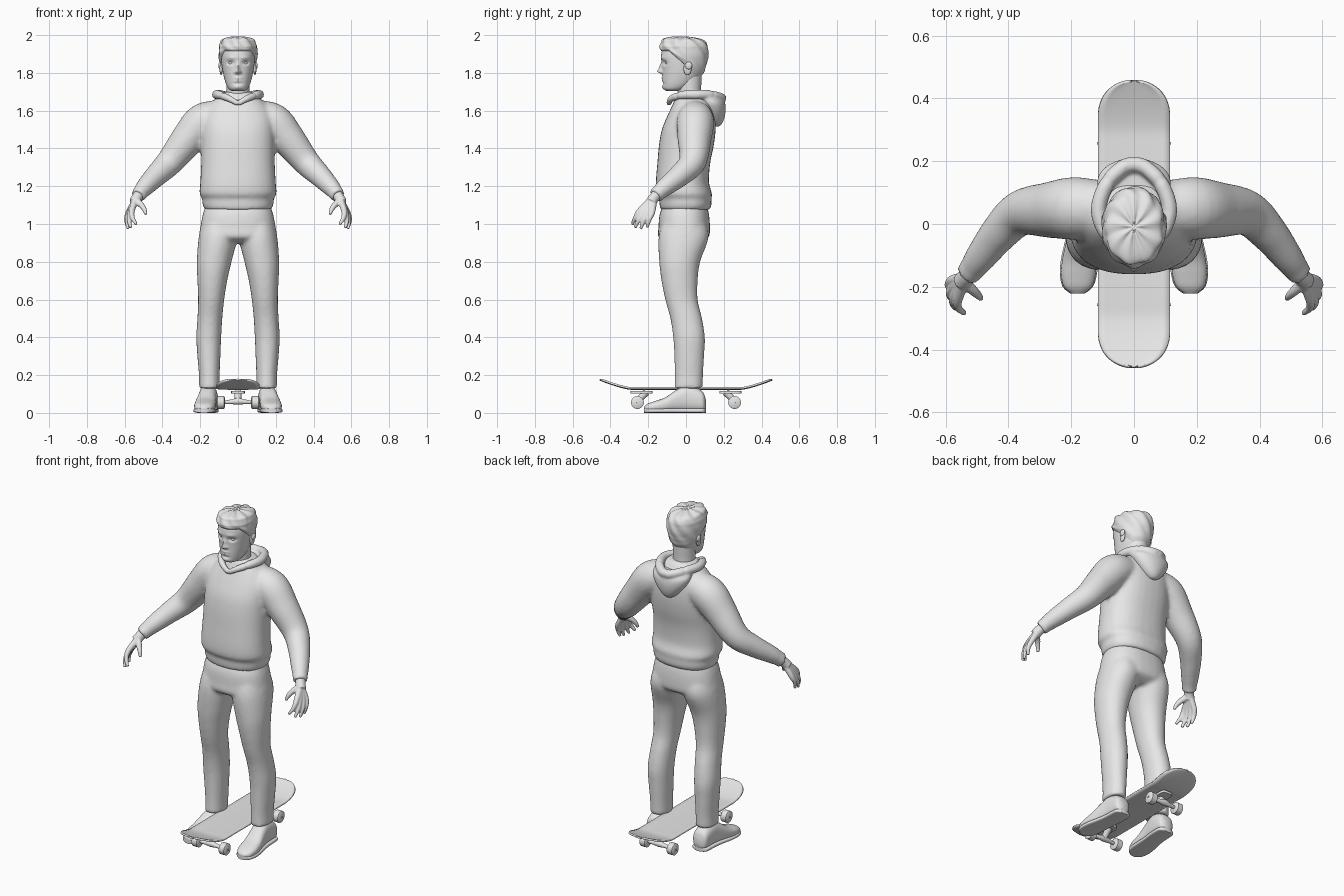
import bpy, bmesh, math
from mathutils import Vector

if "Cube" in bpy.data.objects:
    bpy.data.objects.remove(bpy.data.objects["Cube"])

GREY = bpy.data.materials.new("light_grey")
GREY.diffuse_color = (0.8, 0.8, 0.8, 1)
GREY.use_nodes = True
GREY.node_tree.nodes["Principled BSDF"].inputs["Base Color"].default_value = GREY.diffuse_color
X, Y, Z = Vector((1, 0, 0)), Vector((0, 1, 0)), Vector((0, 0, 1))


def resample(rows, k=5):
    """Smooth curve through rows of numbers."""
    out = []
    for i in range(len(rows) - 1):
        a, b, c, d = (rows[min(max(j, 0), len(rows) - 1)] for j in (i - 1, i, i + 1, i + 2))
        for s in range(k):
            t = s / k
            out.append([q + .5 * t * (r - p + t * (2 * p - 5 * q + 4 * r - w + t * (3 * (q - r) + w - p)))
                        for p, q, r, w in zip(a, b, c, d)])
    return out + [list(rows[-1])]


def skin(bm, rings):
    """Closed surface through rings of points."""
    loops = [[bm.verts.new(p) for p in r] for r in rings]
    n = len(loops[0])
    for a, b in zip(loops, loops[1:]):
        for i in range(n):
            bm.faces.new((a[i], a[(i + 1) % n], b[(i + 1) % n], b[i]))
    bm.faces.new(loops[0][::-1])
    bm.faces.new(loops[-1])


def ring(c, u, v, e=1.0, n=32):
    f = lambda s: math.copysign(abs(s) ** e, s)
    return [c + u * f(math.cos(2 * math.pi * i / n)) + v * f(math.sin(2 * math.pi * i / n)) for i in range(n)]


def column(bm, rows, e=.85, s=1):
    """Rows: z, x centre, front y, back y, half width."""
    skin(bm, [ring(Vector((s * x, (f + b) / 2, z)), X * w, Y * (b - f) / 2, e)
              for z, x, f, b, w in resample(rows)])


def tube(bm, rows, s=1, closed=False, n=20):
    """Rows: x, y, z, radius."""
    pts = resample(rows)
    P = [Vector((s * p[0], p[1], p[2])) for p in pts]
    rings = []
    for i, p in enumerate(P):
        t = (P[min(i + 1, len(P) - 1)] - P[max(i - 1, 0)]).normalized()
        u = t.cross(Y if abs(t.y) < .8 else Z).normalized()
        rings.append(ring(p, u * pts[i][3], t.cross(u) * pts[i][3], 1, n))
    skin(bm, rings)


def ball(bm, c, size):
    r = bmesh.ops.create_uvsphere(bm, u_segments=20, v_segments=12, radius=1)
    for v in r["verts"]:
        v.co = Vector(c) + Vector(v.co[i] * size[i] for i in range(3))


def cylinder(bm, c, axis, r, h, n=24):
    u = axis.orthogonal().normalized()
    v = axis.cross(u)
    skin(bm, [ring(Vector(c) + axis * h * t, u * r * q, v * r * q, 1, n)
              for t, q in ((-.5, .75), (-.38, 1), (.38, 1), (.5, .75))])


def finish(name, bm, voxel=0, relax=0):
    bmesh.ops.recalc_face_normals(bm, faces=bm.faces[:])
    me = bpy.data.meshes.new(name)
    bm.to_mesh(me)
    bm.free()
    me.materials.append(GREY)
    ob = bpy.data.objects.new(name, me)
    bpy.context.collection.objects.link(ob)
    bpy.context.view_layer.objects.active = ob
    bpy.ops.object.select_all(action='DESELECT')
    ob.select_set(True)
    bpy.ops.object.shade_smooth_by_angle(angle=math.radians(50))
    if voxel:   # fuse overlapping parts into one skin
        m = ob.modifiers.new("fuse", 'REMESH')
        m.mode, m.voxel_size, m.use_smooth_shade = 'VOXEL', voxel, True
        m = ob.modifiers.new("relax", 'SMOOTH')
        m.factor, m.iterations = .5, relax
    return ob


# sweater: body, hem and sleeves
bm = bmesh.new()
column(bm, [(1.075, 0, -.135, .125, .175), (1.1, 0, -.14, .135, .187), (1.135, 0, -.143, .135, .19),
            (1.16, 0, -.158, .138, .204), (1.22, 0, -.16, .122, .2), (1.32, 0, -.152, .128, .195),
            (1.42, 0, -.143, .148, .195), (1.5, 0, -.128, .157, .195), (1.57, 0, -.1, .155, .188),
            (1.63, 0, -.072, .145, .155), (1.67, 0, -.055, .12, .11), (1.7, 0, -.04, .1, .075)])
for s in (1, -1):
    tube(bm, [(.09, .05, 1.57, .085), (.185, .05, 1.54, .1), (.265, .045, 1.45, .09), (.36, .035, 1.33, .073),
              (.43, -.03, 1.26, .061), (.488, -.105, 1.2, .05), (.515, -.142, 1.168, .042),
              (.53, -.162, 1.15, .042)], s)
finish("sweater", bm, .011, 6)

# hood pouch and rolled collar
bm = bmesh.new()
column(bm, [(1.665, 0, .04, .19, .115), (1.64, 0, .06, .207, .118), (1.6, 0, .08, .21, .1),
            (1.56, 0, .1, .203, .07), (1.53, 0, .12, .19, .04), (1.515, 0, .14, .175, .015)], 1)
for s in (1, -1):
    tube(bm, [(0, -.092, 1.637, .014), (.05, -.075, 1.665, .018), (.095, -.02, 1.682, .023),
              (.113, .05, 1.685, .025), (.085, .13, 1.683, .025), (.035, .18, 1.67, .025), (0, .19, 1.665, .025)], s)
finish("hood", bm, .007, 5)

# trousers
bm = bmesh.new()
column(bm, [(1.1, 0, -.12, .11, .17), (1.05, 0, -.14, .122, .187), (.98, 0, -.146, .127, .2),
            (.93, 0, -.146, .12, .205), (.9, 0, -.1, .07, .16)])
for s in (1, -1):
    column(bm, [(1.02, .1, -.12, .1, .085), (.93, .106, -.145, .12, .102), (.8, .126, -.142, .075, .092),
                (.7, .136, -.13, .062, .079), (.6, .142, -.11, .062, .069), (.5, .149, -.083, .085, .066),
                (.4, .155, -.068, .1, .066), (.3, .154, -.062, .096, .061), (.2, .152, -.06, .09, .055),
                (.13, .152, -.062, .088, .055)], .95, s)
finish("trousers", bm, .011, 5)

# shoes with soles
bm = bmesh.new()
shoe = [(.105, .155, .02, .07, .02), (.09, .155, .006, .11, .044), (.05, .155, .004, .135, .049),
        (0, .158, .004, .145, .049), (-.05, .165, .004, .122, .05), (-.11, .173, .004, .082, .055),
        (-.16, .177, .004, .064, .055), (-.2, .179, .006, .05, .044), (-.222, .18, .013, .034, .018)]
for s in (1, -1):
    skin(bm, [ring(Vector((s * x, y, (a + b) / 2)), X * w, Z * (b - a) / 2, .8)
              for y, x, a, b, w in resample(shoe)])
    skin(bm, [ring(Vector((s * x, y, .012)), X * (w + .004), Z * .012, .5)
              for y, x, a, b, w in resample(shoe)])
finish("shoes", bm)

# hands: palm, four fingers, thumb
bm = bmesh.new()
for s in (1, -1):
    tube(bm, [(.51, -.135, 1.175, .03), (.535, -.168, 1.14, .028), (.55, -.185, 1.115, .029)], s)
    for i, tip in enumerate([(.538, -.285, .998), (.568, -.27, .98), (.582, -.24, .974), (.584, -.206, .982)]):
        k = (.562 + .006 * i, -.245 + .022 * i, 1.07 - .003 * i)
        tube(bm, [(.545, -.19 + .006 * i, 1.12, .019), (*k, .0155),
                  ((k[0] + tip[0]) / 2 + .009, (k[1] + tip[1]) / 2 - .003, (k[2] + tip[2]) / 2, .0125), (*tip, .008)], s, n=12)
    tube(bm, [(.54, -.185, 1.125, .02), (.512, -.212, 1.1, .016), (.495, -.228, 1.075, .0125),
              (.487, -.238, 1.05, .008)], s, n=12)
finish("hands", bm, .0045, 3)

# head: smooth skull shaped with soft bumps for the face
HEAD = resample([(1.703, 0, -.1, -.03, .03), (1.715, 0, -.117, 0, .049), (1.74, 0, -.122, .04, .063),
                 (1.78, 0, -.124, .075, .075), (1.82, 0, -.125, .09, .083), (1.86, 0, -.13, .1, .088),
                 (1.9, 0, -.131, .106, .09), (1.94, 0, -.118, .1, .084), (1.965, 0, -.09, .075, .065),
                 (1.98, 0, -.04, .03, .03)], 8)
# x, z, reach forward, width, height
BUMPS = [(0, 1.808, .026, .012, .012), (0, 1.83, .015, .009, .018), (.04, 1.853, -.014, .018, .011),
         (.035, 1.88, .004, .025, .008), (0, 1.773, .006, .022, .006), (0, 1.758, .005, .02, .005),
         (0, 1.725, .006, .022, .012), (.013, 1.803, .008, .007, .006), (0, 1.742, -.004, .025, .006)]


def face_point(p):
    if p.y < 0:
        for x, z, d, a, b in BUMPS:
            g = math.exp(-((abs(p.x) - x) / a) ** 2 - ((p.z - z) / b) ** 2)
            p.y -= d * g * min(1, -p.y / .06)
    return p


bm = bmesh.new()
skin(bm, [[face_point(p) for p in ring(Vector((0, (f + b) / 2, z)), X * w, Y * (b - f) / 2, .92, 96)]
          for z, x, f, b, w in HEAD])
column(bm, [(1.62, 0, -.035, .085, .066), (1.7, 0, -.045, .08, .062), (1.76, 0, -.05, .082, .062),
            (1.82, 0, -.03, .085, .06)], 1)
for s in (1, -1):
    ball(bm, (s * .037, -.099, 1.852), (.014, .012, .009))          # eyes
    ball(bm, (s * .089, .008, 1.822), (.009, .021, .034))           # ears
    ball(bm, (s * .095, .014, 1.838), (.009, .019, .02))
finish("head", bm)

# swept hair cap: hairline high at the front, low at the nape
bm = bmesh.new()
rings = []
N, M = 96, 30
for j in range(M + 1):
    t = j / M
    loop = []
    for i in range(N):
        a = 2 * math.pi * i / N
        cx, sy = math.cos(a), math.sin(a)
        if sy < 0:
            low = 1.853 + .062 * min(1, -sy * 1.5)
        else:
            low = 1.853 - .083 * min(1, sy * 1.3)
        z = low + (1.965 - low) * min(1, t / .75)
        k = 1.0 if t < .75 else math.cos((t - .75) / .25 * 1.5)
        row = min(HEAD, key=lambda r: abs(r[0] - min(z, 1.925)))
        f, b, w = row[2], row[3], row[4]
        if z > 1.94:
            k *= 1 - (z - 1.94) * 4
            z += .026 * math.sin(max(0, t - .75) / .25 * 1.5)
        puff = .012 * min(1, t * 6 + .1) + (.006 if sy < -.3 else 0) * t
        wave = .003 * math.sin(9 * a + 60 * z) * min(1, t * 3)
        grow = puff + wave
        loop.append(Vector(((w + grow) * k * cx, (f + b) / 2 + ((b - f) / 2 + grow) * k * sy,
                            z + wave * .8 + (.006 * (-sy) * k if t > .75 else 0))))
    rings.append(loop)
skin(bm, rings)
finish("hair", bm)

# skateboard deck with upturned ends
bm = bmesh.new()
rows = []
for i in range(61):
    y = -.459 * math.cos(math.pi * i / 60)
    end = max(0, (abs(y) - .34) / .12)
    w = .115 * (1 - end ** 2.3) ** .5
    kick = max(0, (abs(y) - .29) / .17)
    z = .122 + .05 * kick ** 1.35
    rows.append([bm.verts.new((w * q / 5, y, z + .004 * abs(q / 5) ** 3)) for q in range(-5, 6)])
for a, b in zip(rows, rows[1:]):
    for q in range(10):
        bm.faces.new((a[q], a[q + 1], b[q + 1], b[q]))
deck = finish("deck", bm)
m = deck.modifiers.new("ply", 'SOLIDIFY')
m.thickness, m.offset = .01, -1

# trucks and wheels
trucks, wheels = bmesh.new(), bmesh.new()
for s in (1, -1):
    skin(trucks, [ring(Vector((0, s * .235, z)), X * .036, Y * .058, .4) for z in (.102, .116)])
    tube(trucks, [(0, s * .21, .11, .02), (0, s * .235, .085, .018), (0, s * .257, .058, .015)])
    skin(trucks, [ring(Vector((x, s * .257, .056 + d)), Y * r, Z * r, 1, 16)
                  for x, r, d in ((-.07, .009, 0), (-.03, .013, .003), (0, .019, .006), (.03, .013, .003), (.07, .009, 0))])
    cylinder(trucks, (0, s * .257, .056), X, .006, .235, 12)
    for q in (1, -1):
        cylinder(wheels, (q * .091, s * .257, .055), X, .034, .044)
finish("trucks", trucks)
finish("wheels", wheels)
